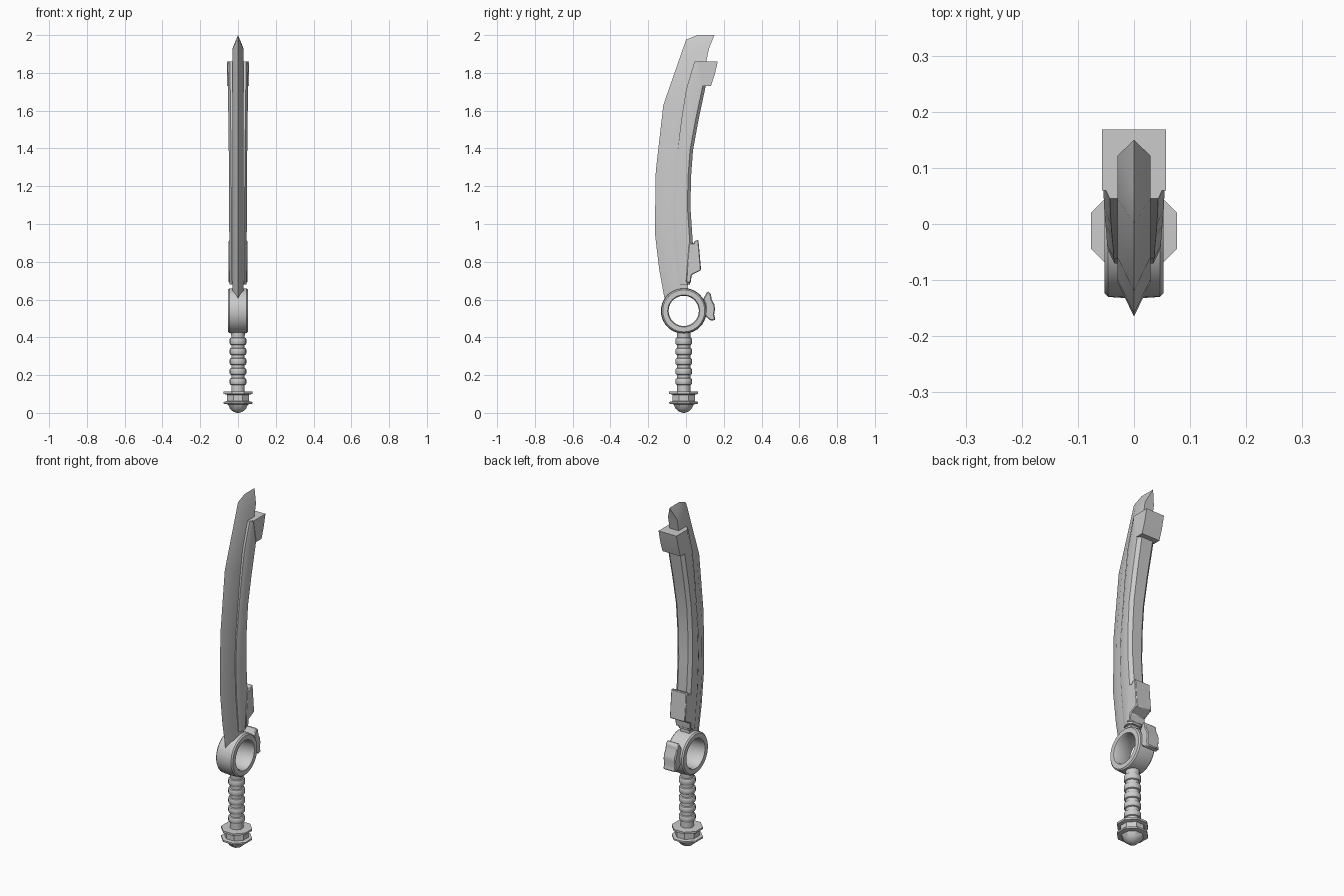
import bpy, bmesh, math

if "Cube" in bpy.data.objects:
    bpy.data.objects.remove(bpy.data.objects["Cube"])

CY = -0.012  # y of the handle axis


def finish(name, verts, faces, angle=30):
    me = bpy.data.meshes.new(name)
    me.from_pydata(verts, [], faces)
    bm = bmesh.new()
    bm.from_mesh(me)
    bmesh.ops.remove_doubles(bm, verts=bm.verts, dist=1e-5)
    bmesh.ops.recalc_face_normals(bm, faces=bm.faces)
    bm.to_mesh(me)
    bm.free()
    ob = bpy.data.objects.new(name, me)
    bpy.context.collection.objects.link(ob)
    bpy.ops.object.select_all(action='DESELECT')
    ob.select_set(True)
    bpy.context.view_layer.objects.active = ob
    bpy.ops.object.shade_smooth_by_angle(angle=math.radians(angle))
    return ob


def loft(sections, closed=False):
    """Skin a list of equal-length closed sections."""
    n, m = len(sections[0]), len(sections)
    verts = [p for s in sections for p in s]
    faces = []
    for i in range(m if closed else m - 1):
        j = (i + 1) % m
        for k in range(n):
            l = (k + 1) % n
            faces.append((i * n + k, i * n + l, j * n + l, j * n + k))
    return verts, faces


def lathe(name, profile, sides, offset=0.0):
    """Revolve (radius, z) points around the handle axis."""
    secs = []
    for r, z in profile:
        secs.append([(r * math.cos(2 * math.pi * (k + offset) / sides),
                      CY + r * math.sin(2 * math.pi * (k + offset) / sides), z)
                     for k in range(sides)])
    v, f = loft(secs)
    f += [tuple(range(sides)), tuple(range(len(v) - sides, len(v)))]
    return finish(name, v, f)


def plate(name, outline, hw, bevel=0.0):
    """Extrude a (y, z) outline to +-hw in x."""
    n = len(outline)
    v, f = loft([[(x, y, z) for y, z in outline] for x in (-hw, hw)])
    f += [tuple(range(n)), tuple(range(n, 2 * n))]
    ob = finish(name, v, f)
    if bevel:
        b = ob.modifiers.new("bevel", 'BEVEL')
        b.width = bevel
        b.segments = 1
        b.limit_method = 'ANGLE'
    return ob


# Blade: cutting edge, bevel shoulder and back at each station
W = 0.029
stations = [
    ((-.112, .595), (-.06, .62), (.01, .645)),
    ((-.142, .76), (-.085, .77), (.012, .78)),
    ((-.165, .955), (-.105, .955), (.01, .955)),
    ((-.160, 1.28), (-.10, 1.275), (.008, 1.27)),
    ((-.120, 1.63), (-.06, 1.61), (.05, 1.58)),
    ((.000, 1.975), (.045, 1.925), (.122, 1.93)),
]
secs = [[(0, *e), (W, *s), (W, *b), (-W, *b), (-W, *s)] for e, s, b in stations]
v, f = loft(secs)
f.append((0, 1, 2, 3, 4))
o, t = len(v) - 5, len(v)
v += [(0, .06, 2.0), (0, .15, 2.0)]
f += [(o, o + 1, t), (o + 1, o + 2, t + 1, t), (o + 2, o + 3, t + 1),
      (o + 3, o + 4, t, t + 1), (o + 4, o, t)]
finish("blade", v, f)

# Thick spine along the back of the blade: front y, back y, z, half width
spine = [(-.04, .022, .68, .045), (-.062, .036, .90, .046), (-.07, .024, 1.08, .047),
         (-.062, .026, 1.24, .048), (-.045, .037, 1.39, .049), (-.025, .066, 1.55, .051),
         (.0, .10, 1.71, .053), (.045, .13, 1.86, .055)]
secs = []
for a, b, z, w in spine:
    half = [(w - .012, a), (w, a + .025), (w, b - .016), (w - .018, b)]
    secs.append([(x, y, z) for x, y in half] + [(-x, y, z) for x, y in reversed(half)])
v, f = loft(secs)
f += [tuple(range(8)), tuple(range(len(v) - 8, len(v)))]
finish("blade_spine", v, f)

# Blocks at both ends of the spine
plate("upper_spine_block", [(.06, 1.86), (.168, 1.86), (.152, 1.79), (.132, 1.73), (.085, 1.73)], .057)
plate("lower_spine_block", [(.015, .90), (.04, .897), (.047, .912), (.066, .915), (.08, .755),
                            (.03, .73), (.025, .69), (.0, .69)], .049, .004)

# Guard ring around the x axis
prof = [(.080, -.044), (.085, -.053), (.111, -.053), (.118, -.046), (.121, 0),
        (.118, .046), (.111, .053), (.085, .053), (.080, .044)]
N = 40
secs = [[(x, CY + r * math.cos(2 * math.pi * k / N), .54 + r * math.sin(2 * math.pi * k / N))
         for r, x in prof] for k in range(N)]
finish("guard_ring", *loft(secs, closed=True))

# Flared clasp behind the ring
plate("ring_clasp", [(.09, .602), (.115, .645), (.132, .63), (.136, .60), (.150, .575), (.154, .55),
                     (.149, .52), (.156, .492), (.13, .488), (.10, .515), (.105, .555), (.10, .58)],
      .038, .005)

# Ribbed grip
prof = [(.035, .10)]
for lo, hi in ((.150, .181), (.204, .235), (.256, .288), (.309, .341), (.362, .396)):
    prof += [(.035, lo - .003), (.041, lo), (.044, lo + .006), (.044, hi - .006), (.041, hi), (.035, hi + .003)]
prof += [(.037, .43)]
lathe("grip", prof, 20)

# Octagonal pommel with two flanges and a domed end
lathe("pommel", [(.006, 0), (.028, .007), (.046, .022), (.058, .045), (.083, .049), (.083, .058),
                 (.064, .062), (.064, .096), (.083, .101), (.083, .112), (.036, .114)], 8, 0.5)
